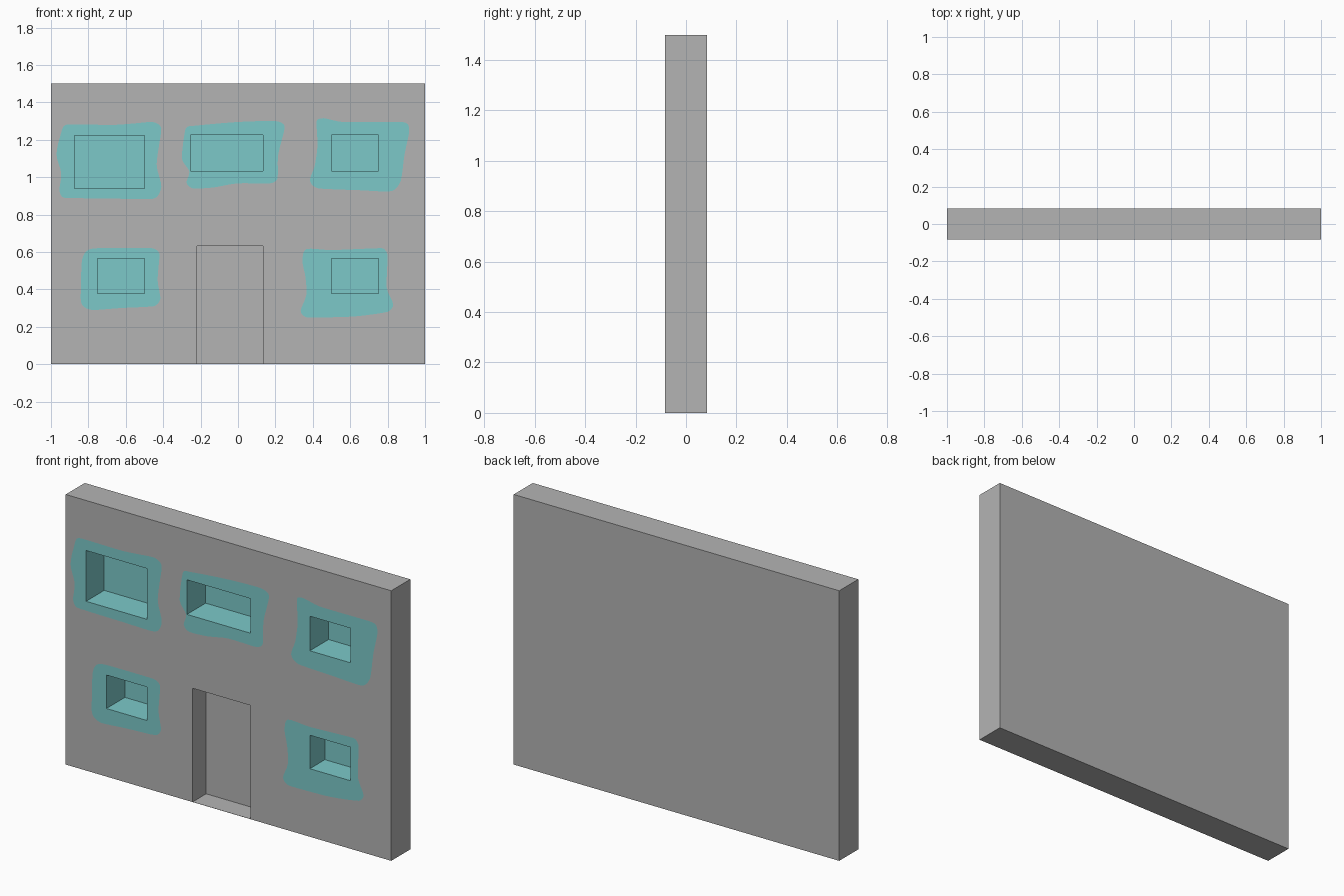
import bpy, bmesh
from mathutils import Vector

if "Cube" in bpy.data.objects:
    bpy.data.objects.remove(bpy.data.objects["Cube"])

HALF = 0.0835          # half of wall thickness
GREY, TEAL = 0, 1


def material(name, srgb):
    lin = [((c / 255 + 0.055) / 1.055) ** 2.4 for c in srgb]
    m = bpy.data.materials.new(name)
    m.diffuse_color = (*lin, 1)
    m.use_nodes = True
    m.node_tree.nodes["Principled BSDF"].inputs["Base Color"].default_value = m.diffuse_color
    return m


def smooth(points, steps=4):
    """Closed Catmull-Rom curve through the points."""
    p = [Vector(q) for q in points]
    n, out = len(p), []
    for i in range(n):
        a, b, c, d = p[i - 1], p[i], p[(i + 1) % n], p[(i + 2) % n]
        # chord length limits the tangents so that corners do not overshoot
        tb = (c - a).normalized() * min((b - a).length, (c - b).length)
        tc = (d - b).normalized() * min((c - b).length, (d - c).length)
        l = (c - b).length
        for s in range(steps if l < 0.2 else steps + 2):
            t = s / (steps if l < 0.2 else steps + 2)
            out.append((2*t**3 - 3*t**2 + 1) * b + (t**3 - 2*t**2 + t) * tb
                       + (3*t**2 - 2*t**3) * c + (t**3 - t**2) * tc)
    return out


bm = bmesh.new()


def loop(points, y):
    vs = [bm.verts.new((x, y, z)) for x, z in points]
    return vs, [bm.edges.new((vs[i - 1], vs[i])) for i in range(len(vs))]


def rect(x0, x1, z0, z1):
    return [(x0, z0), (x1, z0), (x1, z1), (x0, z1)]


def fill(edges, colour):
    res = bmesh.ops.triangle_fill(bm, edges=edges, use_beauty=True,
                                  normal=(0, -1, 0))
    for f in res["geom"]:
        if isinstance(f, bmesh.types.BMFace):
            f.material_index = colour


def box_sides(front, y, points, colour):
    """Side faces and back face behind a front loop."""
    back = [bm.verts.new((x, y, z)) for x, z in points]
    faces = [bm.faces.new((front[i - 1], front[i], back[i], back[i - 1]))
             for i in range(4)] + [bm.faces.new(back)]
    for f in faces:
        f.material_index = colour


def recess(points, depth, colour):
    vs, edges = loop(points, -HALF)
    box_sides(vs, -HALF + depth, points, colour)
    return edges


def window(opening, depth, patch):
    """Recessed window with an irregular painted patch around it."""
    hole = recess(rect(*opening), depth, TEAL)
    _, outline = loop(smooth(patch), -HALF)
    fill(hole + outline, TEAL)
    return outline


# outer wall block
outer = rect(-1, 1, 0, 1.5)
vs, front_edges = loop(outer, -HALF)
box_sides(vs, HALF, outer, GREY)

# door recess
front_edges += recess(rect(-0.22, 0.135, 0.001, 0.632), 0.118, GREY)

# upper windows
front_edges += window((-0.875, -0.50, 0.94, 1.222), 0.159, [
    (-.92, 1.28), (-.65, 1.28), (-.46, 1.295), (-.41, 1.26), (-.435, 1.07),
    (-.41, .95), (-.45, .885), (-.65, .885), (-.93, .89), (-.955, .93),
    (-.945, 1.02), (-.97, 1.12), (-.95, 1.22)])
front_edges += window((-0.255, 0.135, 1.033, 1.225), 0.164, [
    (-.28, 1.26), (-.23, 1.275), (0, 1.295), (.2, 1.30), (.25, 1.27),
    (.215, 1.12), (.21, .99), (.16, .965), (0, .967), (-.13, .945),
    (-.24, .94), (-.275, .97), (-.26, 1.03), (-.30, 1.10)])
front_edges += window((0.50, 0.75, 1.033, 1.225), 0.164, [
    (.42, 1.30), (.46, 1.315), (.56, 1.295), (.8, 1.295), (.90, 1.29),
    (.915, 1.24), (.89, 1.12), (.87, .98), (.82, .925), (.65, .93),
    (.43, .94), (.385, .98), (.41, 1.06), (.425, 1.17)])

# lower windows
front_edges += window((-0.75, -0.50, 0.378, 0.564), 0.162, [
    (-.81, .605), (-.75, .62), (-.46, .62), (-.42, .59), (-.43, .45),
    (-.415, .35), (-.45, .31), (-.63, .30), (-.78, .29), (-.835, .32),
    (-.84, .40), (-.835, .55)])
front_edges += window((0.50, 0.75, 0.378, 0.564), 0.132, [
    (.365, .615), (.5, .61), (.77, .62), (.80, .58), (.795, .41), (.83, .32),
    (.80, .28), (.62, .255), (.37, .25), (.335, .285), (.365, .37),
    (.36, .47), (.345, .55)])

# grey front face between all outlines
fill(front_edges, GREY)

bmesh.ops.recalc_face_normals(bm, faces=bm.faces[:])
mesh = bpy.data.meshes.new("house_wall")
bm.to_mesh(mesh)
bm.free()
mesh.materials.append(material("wall grey", (180, 180, 180)))
mesh.materials.append(material("window teal", (124, 201, 201)))
wall = bpy.data.objects.new("house_wall", mesh)
bpy.context.collection.objects.link(wall)
